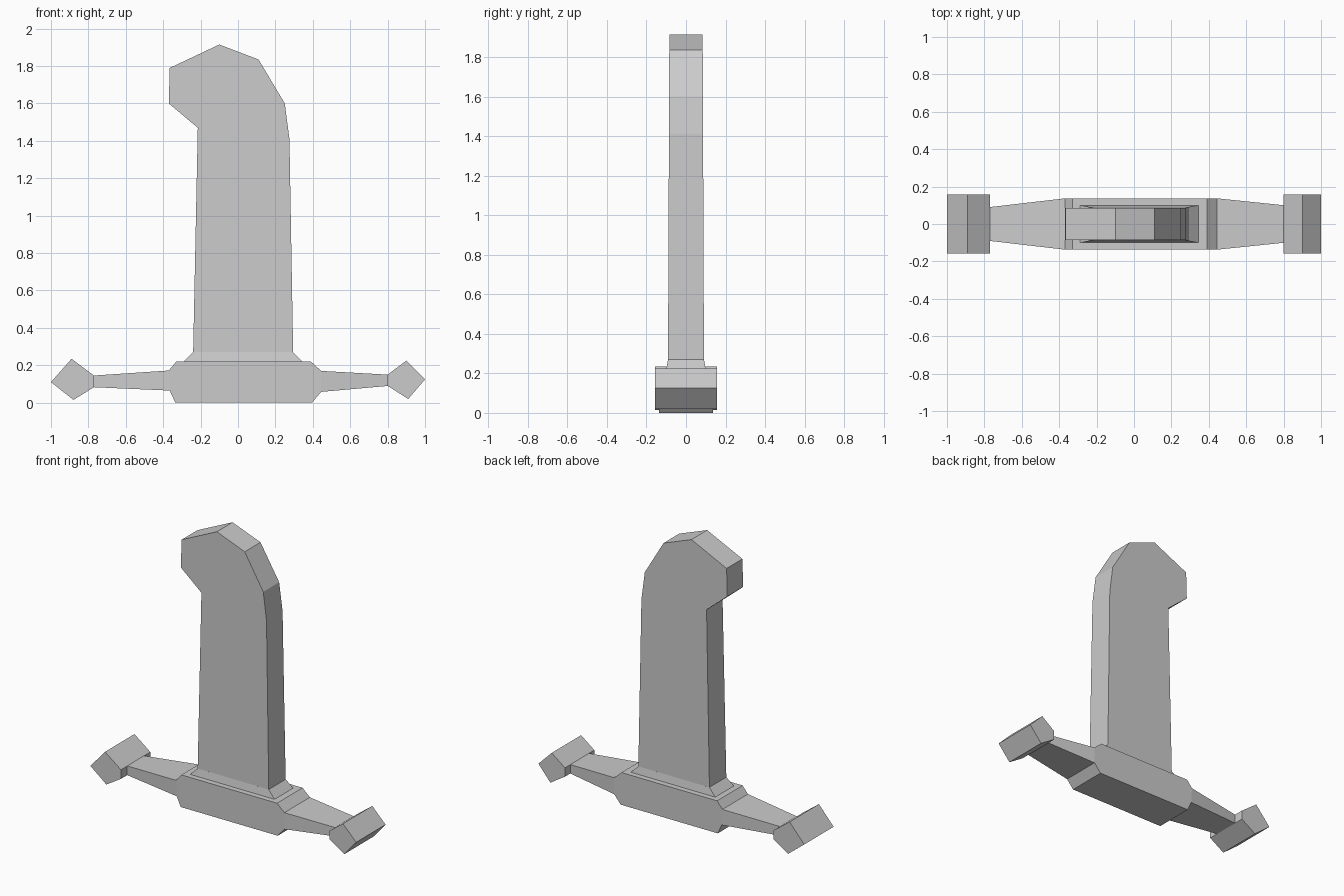
import bpy
import bmesh

if "Cube" in bpy.data.objects:
    bpy.data.objects.remove(bpy.data.objects["Cube"])


def build(name, verts, faces):
    """Mesh object with flat faces and outward normals."""
    bm = bmesh.new()
    vs = [bm.verts.new(v) for v in verts]
    for f in faces:
        bm.faces.new([vs[i] for i in f])
    bmesh.ops.recalc_face_normals(bm, faces=bm.faces)
    mesh = bpy.data.meshes.new(name)
    bm.to_mesh(mesh)
    bm.free()
    obj = bpy.data.objects.new(name, mesh)
    bpy.context.collection.objects.link(obj)
    return obj


def prism(name, profile, half_depth):
    """Front (x, z) profile given thickness in y; half_depth is a function of z."""
    n = len(profile)
    verts = [(x, s * half_depth(z), z) for s in (-1, 1) for x, z in profile]
    sides = [(i, (i + 1) % n, n + (i + 1) % n, n + i) for i in range(n)]
    return build(name, verts, [tuple(range(n)), tuple(range(n, 2 * n))] + sides)


def loft(name, rings):
    """Join four-cornered rings in order and cap both ends."""
    verts = [v for ring in rings for v in ring]
    faces = [(0, 1, 2, 3), tuple(range(len(verts) - 4, len(verts)))]
    for a in range(0, len(verts) - 4, 4):
        faces += [(a + i, a + (i + 1) % 4, a + 4 + (i + 1) % 4, a + 4 + i)
                  for i in range(4)]
    return build(name, verts, faces)


# Grip with hooked pommel, thinning slightly towards the top
grip = [(-0.24, 0.26), (-0.215, 1.47), (-0.37, 1.60), (-0.365, 1.79), (-0.10, 1.915),
        (0.11, 1.835), (0.25, 1.60), (0.275, 1.41), (0.295, 0.26)]
prism("grip", grip, lambda z: 0.092 - 0.004 * z)

# Sloped collar at the foot of the grip
collar = [(-0.295, 0.35, 0.10, 0.21), (-0.29, 0.345, 0.10, 0.22), (-0.24, 0.295, 0.091, 0.27)]
loft("collar", [[(x0, -h, z), (x1, -h, z), (x1, h, z), (x0, h, z)]
                for x0, x1, h, z in collar])

# Crossguard: stations of (bottom x, top x, bottom z, top z, half depth)
stations = [(-0.775, -0.775, 0.083, 0.145, 0.09), (-0.365, -0.37, 0.065, 0.172, 0.137),
            (-0.335, -0.33, 0, 0.22, 0.137), (0.395, 0.39, 0, 0.22, 0.137),
            (0.445, 0.445, 0.058, 0.17, 0.137), (0.805, 0.805, 0.09, 0.15, 0.10)]
loft("crossguard", [[(xb, -h, zb), (xt, -h, zt), (xt, h, zt), (xb, h, zb)]
                    for xb, xt, zb, zt, h in stations])

# Diamond blocks on the guard ends
prism("left_guard_end", [(-1.0, 0.11), (-0.89, 0.235), (-0.77, 0.145),
                         (-0.77, 0.083), (-0.88, 0.015)], lambda z: 0.158)
prism("right_guard_end", [(1.0, 0.125), (0.90, 0.225), (0.80, 0.15),
                          (0.80, 0.09), (0.91, 0.02)], lambda z: 0.158)
